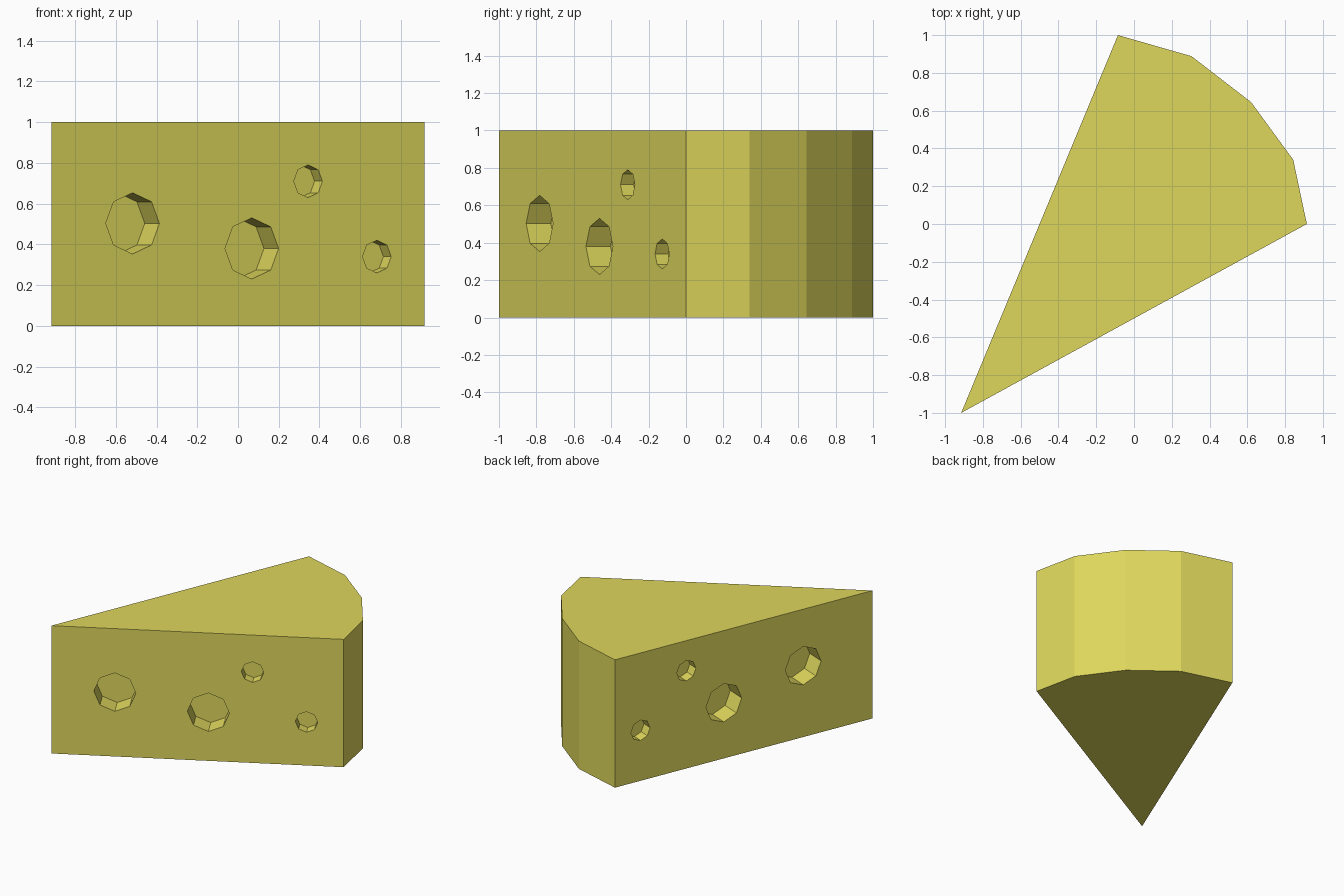
import bpy, bmesh, math
from mathutils import Vector

if "Cube" in bpy.data.objects:
    bpy.data.objects.remove(bpy.data.objects["Cube"])

mat = bpy.data.materials.new("cheese yellow")
mat.diffuse_color = (0.73, 0.675, 0.107, 1)
mat.use_nodes = True
mat.node_tree.nodes["Principled BSDF"].inputs["Base Color"].default_value = mat.diffuse_color


def prism(name, points, sweep):
    """Solid made by sweeping a closed polygon along a vector."""
    bm = bmesh.new()
    base = [bm.verts.new(p) for p in points]
    end = [bm.verts.new(Vector(p) + sweep) for p in points]
    n = len(points)
    bm.faces.new(base)
    bm.faces.new(end)
    for i in range(n):
        bm.faces.new((base[i], base[(i + 1) % n], end[(i + 1) % n], end[i]))
    bmesh.ops.recalc_face_normals(bm, faces=bm.faces)
    me = bpy.data.meshes.new(name)
    bm.to_mesh(me)
    bm.free()
    me.materials.append(mat)
    ob = bpy.data.objects.new(name, me)
    bpy.context.collection.objects.link(ob)
    return ob


# wedge body with a faceted rind
tip, right, back = (-0.915, -1), (0.915, 0), (-0.085, 1)
outline = [tip, right, (0.843, 0.34), (0.62, 0.645), (0.305, 0.888), back]
wedge = prism("cheese_wedge", [(x, y, 0) for x, y in outline], Vector((0, 0, 1)))

# holes: distance from tip, height, radius
holes = [(0.453, 0.503, 0.15), (1.12, 0.38, 0.15), (1.435, 0.71, 0.08), (1.82, 0.34, 0.08)]
up = Vector((0, 0, 1))
origin = Vector((*tip, 0))
cutters = []
# each cut side: far corner, inward turn, shift along, shift up
for corner, turn, ds, dz in ((right, 1, 0, 0), (back, -1, 0.13, 0.055)):
    d = (Vector((*corner, 0)) - origin).normalized()
    inward = Vector((-d.y, d.x, 0)) * turn
    for s, z, r in holes:
        c = origin + d * (s + ds) + up * (z + dz) - inward * 0.02
        ring = [c + d * r * math.sin(i * math.pi / 4) + up * r * math.cos(i * math.pi / 4)
                for i in range(8)]
        cutters.append(prism("hole_cutter", ring, inward * (0.02 + r)))

# cut the octagonal holes, then drop the cutters
bpy.context.view_layer.objects.active = wedge
for cut in cutters:
    mod = wedge.modifiers.new("hole", 'BOOLEAN')
    mod.operation = 'DIFFERENCE'
    mod.solver = 'EXACT'
    mod.object = cut
    bpy.ops.object.modifier_apply(modifier=mod.name)
    bpy.data.objects.remove(cut, do_unlink=True)
